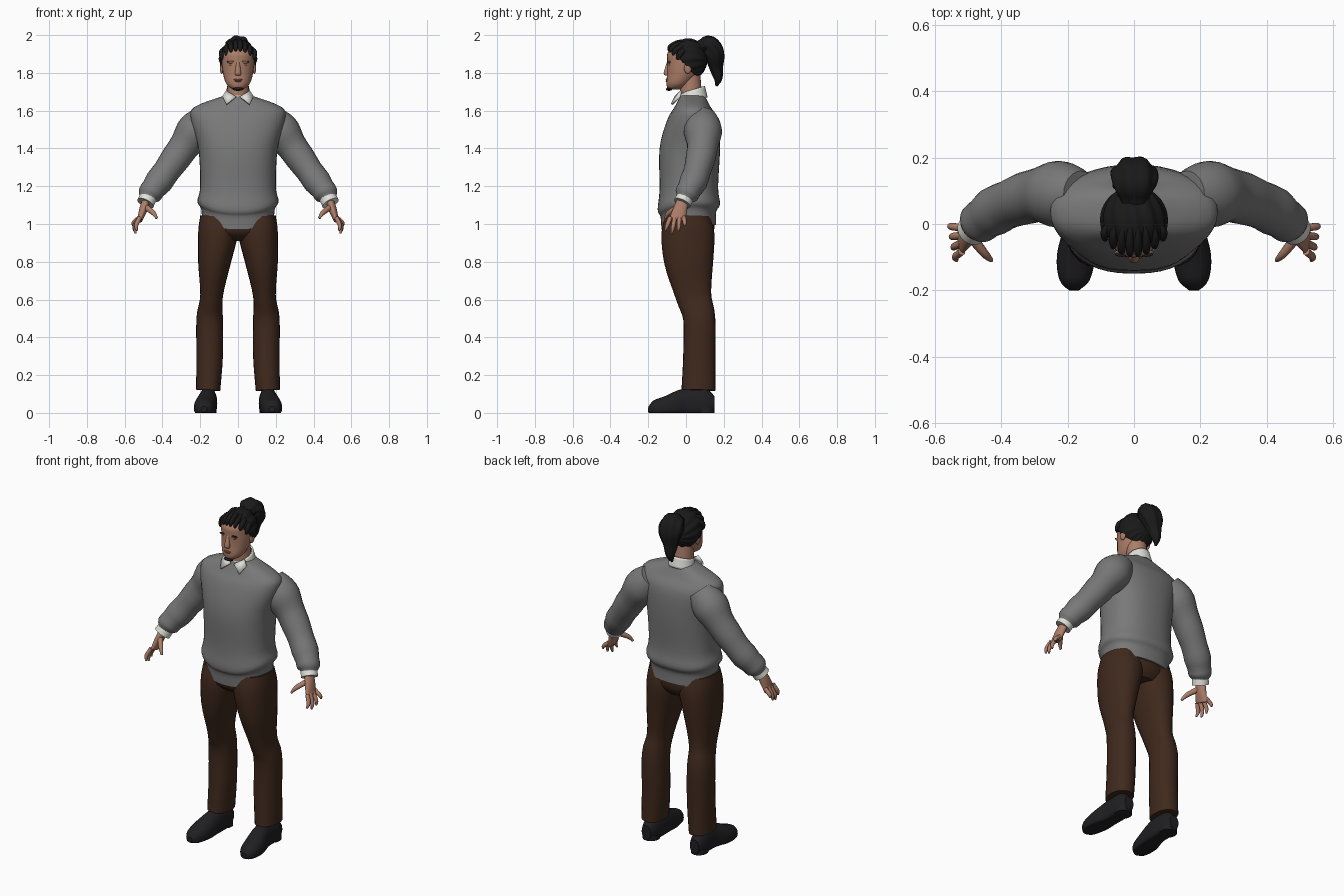
import bpy, bmesh, math
from mathutils import Vector

if "Cube" in bpy.data.objects:
    bpy.data.objects.remove(bpy.data.objects["Cube"])

X, Y, Z = Vector((1, 0, 0)), Vector((0, 1, 0)), Vector((0, 0, 1))


def material(name, red, green, blue):
    mat = bpy.data.materials.new(name)
    mat.use_nodes = True
    colour = (red, green, blue, 1)
    mat.diffuse_color = colour
    mat.node_tree.nodes["Principled BSDF"].inputs["Base Color"].default_value = colour
    return mat


WOOL = material("grey wool", .19, .19, .19)
WHITE = material("white cotton", .75, .75, .7)
BROWN = material("brown cloth", .05, .022, .012)
SKIN = material("skin", .42, .21, .14)
LIP = material("lip", .3, .12, .08)
HAIR = material("black hair", .01, .01, .01)
LEATHER = material("charcoal leather", .014, .014, .016)


def finish(name, bm, mat, mirror=False, thickness=0):
    """Turn a bmesh into a smooth object; end caps stay flat."""
    bmesh.ops.recalc_face_normals(bm, faces=bm.faces)
    mesh = bpy.data.meshes.new(name)
    bm.to_mesh(mesh)
    bm.free()
    mesh.materials.append(mat)
    for face in mesh.polygons:
        face.use_smooth = len(face.vertices) <= 4
    part = bpy.data.objects.new(name, mesh)
    bpy.context.collection.objects.link(part)
    if mirror:
        part.modifiers.new("Mirror", "MIRROR").use_mirror_merge = False
    if thickness:
        part.modifiers.new("Solidify", "SOLIDIFY").thickness = thickness


def interpolate(keys, steps=4):
    """Run a smooth spline through the key rings."""
    keys = [Vector(key) for key in keys]
    last = len(keys) - 1
    rings = []
    for i in range(last):
        start, end = keys[i], keys[i + 1]
        tangent_in = (end - keys[max(i - 1, 0)]) / 2
        tangent_out = (keys[min(i + 2, last)] - start) / 2
        for step in range(steps):
            t = step / steps
            ease = t * t * (3 - 2 * t)
            rings.append(start.lerp(end, ease) + tangent_in * t * (1 - t) ** 2
                         - tangent_out * t * t * (1 - t))
    return rings + [keys[last]]


def loft(name, keys, mat, level=False, across=Y, sides=24, power=1.0, ridges=0,
         ridge_depth=0.0, folds=0.0, shape=None, caps=True, **options):
    """Skin through rings of x, y, z, half width and, if oval, half depth."""
    bm = bmesh.new()
    rings = interpolate(keys)
    centres = [Vector(ring[:3]) for ring in rings]
    last = len(rings) - 1
    loops = []
    for i, ring in enumerate(rings):
        along = centres[min(i + 1, last)] - centres[max(i - 1, 0)]
        along = Z if level else along.normalized()
        v = (across - along * across.dot(along)).normalized()
        u = v.cross(along)
        swell = 1 + folds * math.sin(i * math.pi / 2) * i / last
        loop = []
        for k in range(sides):
            angle = math.tau * k / sides
            c, s = [math.copysign(abs(q) ** power, q) for q in (math.cos(angle), math.sin(angle))]
            radius = swell + ridge_depth * math.cos(ridges * angle + i / 4)
            p = centres[i] + (u * c * ring[3] + v * s * ring[-1]) * radius
            loop.append(bm.verts.new(shape(p) if shape else p))
        loops.append(loop)
    for low, high in zip(loops, loops[1:]):
        for k in range(sides):
            bm.faces.new((low[k - 1], low[k], high[k], high[k - 1]))
    if caps:
        bm.faces.new(loops[0])
        bm.faces.new(loops[-1])
    finish(name, bm, mat, **options)


def column(name, rows, mat, **options):
    """Upright loft from rows of height, half width, front and back."""
    keys = [(0, (front + back) / 2, z, width, (back - front) / 2)
            for z, width, front, back in rows]
    loft(name, keys, mat, level=True, **options)


def ball(name, centre, size, mat, **options):
    bm = bmesh.new()
    bmesh.ops.create_uvsphere(bm, u_segments=16, v_segments=10, radius=1)
    bmesh.ops.scale(bm, vec=size, verts=bm.verts)
    bmesh.ops.translate(bm, vec=centre, verts=bm.verts)
    finish(name, bm, mat, **options)


# Jumper: the waistband sags at the front and a little at the back
def sag(p):
    low = min(1, max(0, (1.25 - p.z) / .15))
    amount = .05 if p.y < 0 else .015
    p.z -= low * amount * min(1, abs(p.y) / .15) ** 2
    return p


column("jumper_body", [
    (1.01, .19, -.13, .16), (1.08, .195, -.135, .16), (1.12, .215, -.15, .18),
    (1.2, .2, -.14, .17), (1.4, .21, -.14, .18), (1.55, .25, -.1, .17),
    (1.62, .23, -.06, .13), (1.68, .07, -.03, .1)],
    WOOL, power=.85, sides=40, shape=sag)
loft("sleeve", [
    (.16, .09, 1.57, .07), (.22, .09, 1.5, .1), (.3, .085, 1.39, .08),
    (.4, .05, 1.25, .073), (.46, .01, 1.17, .065), (.48, -.01, 1.13, .045)],
    WOOL, folds=.06, mirror=True)
loft("shirt_cuff", [(.47, 0, 1.15, .045), (.49, -.02, 1.11, .047)], WHITE, mirror=True)

# Hands
loft("palm", [(.48, -.01, 1.14, .02, .03), (.5, -.03, 1.08, .022, .037),
              (.52, -.047, 1.02, .014, .043)], SKIN, mirror=True)
for i, finger in enumerate(("index", "middle", "ring", "little")):
    knuckle = Vector((.52, .024 * i - .083, 1.035))
    tip = Vector((.535 + .007 * i, .035 * i - .11, .98 - .03 * math.sin(i + .5)))
    middle = knuckle.lerp(tip, .6) + X * .01
    loft(finger + "_finger", [(*knuckle, .012), (*middle, .011), (*tip, .005)],
         SKIN, sides=10, mirror=True)
loft("thumb", [(.49, -.04, 1.09, .016), (.45, -.09, 1.06, .013), (.43, -.11, 1.03, .006)],
     SKIN, sides=10, mirror=True)

# Trousers
column("trouser_seat", [(1.07, .18, -.12, .14), (1, .2, -.13, .15),
                        (.95, .19, -.12, .145), (.91, .1, -.07, .12)], BROWN)
loft("trouser_leg", [
    (.1, .01, 1.04, .1, .12), (.106, .01, .95, .105, .14), (.125, .015, .8, .087, .13),
    (.14, .04, .62, .06, .095), (.15, .07, .5, .07, .085), (.15, .07, .3, .07, .085),
    (.158, .066, .12, .064, .09)], BROWN, power=.9, mirror=True)


# Shoes, flattened onto the ground
def ground(p):
    p.z = max(p.z, 0)
    return p


loft("shoe", [
    (.16, .15, .05, .03, .04), (.16, .1, .05, .047, .08), (.16, 0, .05, .05, .08),
    (.175, -.1, .03, .058, .06), (.18, -.17, .02, .045, .045), (.18, -.2, .02, .015, .015)],
    LEATHER, across=Z, shape=ground, power=.9, mirror=True)
loft("shoe_heel", [(.16, .1, 0, .047, .05), (.16, .1, .03, .047, .05)],
     LEATHER, level=True, mirror=True)


# Neck and shirt collar, which rises towards the nape
def rise(p):
    p.z += .3 * (p.y - .08)
    return p


loft("neck", [(0, .03, 1.62, .06), (0, .02, 1.8, .055)], SKIN, level=True)
column("collar_band", [(1.66, .08, -.04, .115), (1.725, .062, -.03, .1)],
       WHITE, shape=rise, caps=False, thickness=.008)
bm = bmesh.new()
bm.faces.new([bm.verts.new(p) for p in (
    (.01, -.05, 1.67), (.06, -.07, 1.63), (.08, -.03, 1.67), (.06, -.02, 1.7))])
finish("collar_wing", bm, WHITE, mirror=True, thickness=.012)

# Head and face
column("head", [
    (1.713, .025, -.09, -.02), (1.725, .047, -.1, 0), (1.75, .066, -.104, .03),
    (1.8, .08, -.1, .07), (1.86, .086, -.1, .09), (1.91, .083, -.096, .09),
    (1.955, .04, -.045, .05)], SKIN)
column("nose", [(1.86, .008, -.1, -.085), (1.8, .016, -.118, -.09),
                (1.785, .013, -.108, -.09)], SKIN)
for name, height, width in (("upper_lip", 1.764, .023), ("lower_lip", 1.756, .019)):
    ball(name, (0, -.1, height), (width, .008, .005), LIP)
ball("chin_beard", (0, -.09, 1.714), (.03, .017, .009), HAIR)
for name, centre, size, mat in (
        ("ear", (.086, .01, 1.825), (.01, .02, .03), SKIN),
        ("brow_ridge", (.035, -.088, 1.857), (.024, .01, .007), SKIN),
        ("eyebrow", (.036, -.091, 1.861), (.022, .008, .003), HAIR),
        ("eye", (.033, -.087, 1.842), (.012, .005, .004), LIP)):
    ball(name, centre, size, mat, mirror=True)

# Swept-back hair: ridged shell, open over the face along a sloping hairline
bm = bmesh.new()
bmesh.ops.create_uvsphere(bm, u_segments=96, v_segments=64, radius=1)
for vert in bm.verts:
    swirl = math.atan2(vert.co.x, vert.co.z + .2)
    vert.co *= 1 + .025 * math.cos(14 * swirl + 2 * vert.co.y)
bmesh.ops.scale(bm, vec=(.1, .1, .108), verts=bm.verts)
bmesh.ops.translate(bm, vec=(0, .012, 1.872), verts=bm.verts)
bare = []
for face in bm.faces:
    middle = face.calc_center_median()
    if middle.z < max(1.765, 1.91 - 1.1 * max(0, middle.y + .065)):
        bare.append(face)
bmesh.ops.delete(bm, geom=bare, context="FACES")
finish("hair_cap", bm, HAIR, thickness=.01)
for i in range(4):
    x = .012 + .025 * i
    curve = 6 * x * x
    front, height = curve - .083, 1.925 - curve
    loft(f"hair_lock_{i + 1}", [
        (x, front, height - .01, .01, .006), (x, front, height + .01, .016, .012),
        (x, front / 2, height + .034, .016, .012), (x * .7, .02, height + .045, .01, .005)],
        HAIR, across=X, sides=12, mirror=True)

# Gathered bun falling into a ponytail
loft("ponytail", [
    (0, .05, 1.925, .035, .035), (0, .085, 1.94, .036, .046), (0, .12, 1.945, .053, .066),
    (0, .15, 1.9, .054, .068), (-.01, .16, 1.83, .036, .042),
    (-.015, .17, 1.77, .022, .025), (-.02, .16, 1.73, .005, .005)],
    HAIR, across=X, sides=42, ridges=7, ridge_depth=.06)
ball("hair_tie", (0, .088, 1.937), (.05, .016, .046), HAIR)
